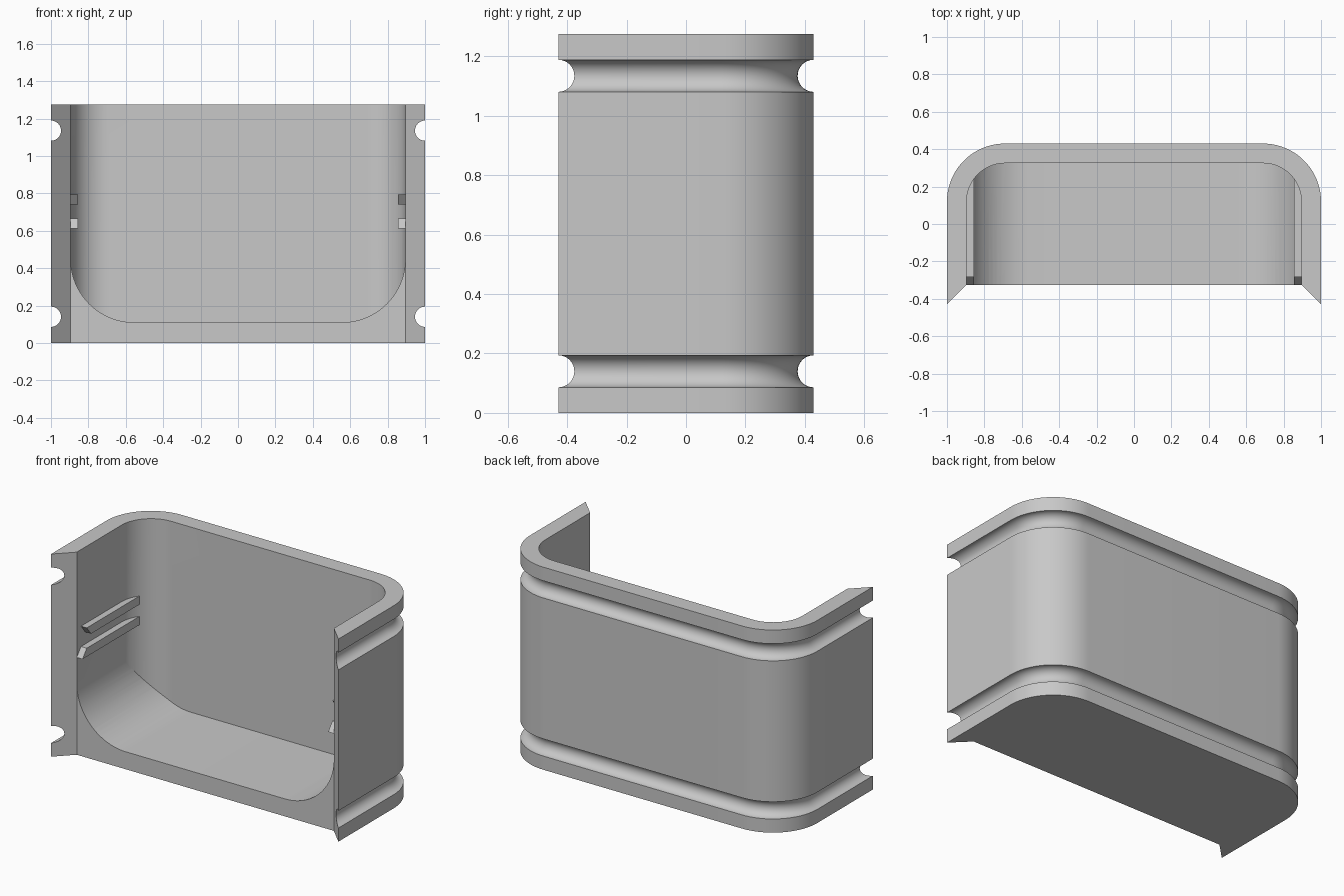
import bpy, bmesh
from math import pi, cos, sin, sqrt, radians

cube = bpy.data.objects.get("Cube")
if cube:
    bpy.data.objects.remove(cube, do_unlink=True)

HEIGHT, DEPTH, WALL = 1.275, 0.43, 0.105
CORNER, GROOVE = 0.31, 0.054
STEPS = 20

grey = bpy.data.materials.new("plain grey")
grey.use_nodes = True
colour = (0.58, 0.58, 0.58, 1)
grey.diffuse_color = colour
grey.node_tree.nodes["Principled BSDF"].inputs["Base Color"].default_value = colour


def loft(name, rings):
    """Solid skinned through equal-length rings of points, capped at both ends."""
    bm = bmesh.new()
    loops = [[bm.verts.new(p) for p in ring] for ring in rings]
    count = len(loops[0])
    for low, high in zip(loops, loops[1:]):
        for i in range(count):
            j = (i + 1) % count
            bm.faces.new((low[i], low[j], high[j], high[i]))
    bm.faces.new(loops[0])
    bm.faces.new(loops[-1])
    bmesh.ops.recalc_face_normals(bm, faces=bm.faces)
    mesh = bpy.data.meshes.new(name)
    bm.to_mesh(mesh)
    bm.free()
    mesh.materials.append(grey)
    obj = bpy.data.objects.new(name, mesh)
    bpy.context.collection.objects.link(obj)
    return obj


def arc(cx, cy, r, start, end):
    angles = [radians(start + (end - start) * i / STEPS) for i in range(STEPS + 1)]
    return [(cx + r * cos(a), cy + r * sin(a)) for a in angles]


def footprint(inset, front):
    """U outline with rounded back corners, moved inward by the inset."""
    cx, cy, r = 1 - CORNER, DEPTH - CORNER, CORNER - inset
    return ([(inset - 1, front)] + arc(-cx, cy, r, 180, 90)
            + arc(cx, cy, r, 90, 0) + [(1 - inset, front)])


def boolean(target, cutter, operation):
    mod = target.modifiers.new(operation.lower(), "BOOLEAN")
    mod.operation, mod.solver, mod.object = operation, "EXACT", cutter
    bpy.ops.object.select_all(action="DESELECT")
    bpy.context.view_layer.objects.active = target
    target.select_set(True)
    bpy.ops.object.modifier_apply(modifier=mod.name)
    bpy.data.objects.remove(cutter, do_unlink=True)


# Outer body: height profile with two half-round grooves, mitred front edges
profile = [(0, 0)]
for centre in (0.14, 1.135):
    for i in range(STEPS + 1):
        a = pi * i / STEPS
        profile.append((centre - GROOVE * cos(a), GROOVE * sin(a)))
profile.append((HEIGHT, 0))
lip = [(1 - WALL, WALL - DEPTH), (WALL - 1, WALL - DEPTH)]
body = loft("shell", [[(x, y, z) for x, y in footprint(d, d - DEPTH) + lip]
                      for z, d in profile])

# Cavity: inner footprint limited by a round-bottomed front profile
cavity = loft("cavity_cutter", [[(x, y, z) for x, y in footprint(WALL, -0.7)]
                                for z in (0.05, 1.5)])
inner, floor, bend = 1 - WALL, 0.11, 0.34
front_profile = ([(-inner - 0.1, 1.6), (-inner - 0.1, 1.4), (-inner, 1.4)]
                 + arc(bend - inner, floor + bend, bend, 180, 270)
                 + arc(inner - bend, floor + bend, bend, 270, 360)
                 + [(inner, 1.4), (inner + 0.1, 1.4), (inner + 0.1, 1.6)])
limit = loft("profile_cutter", [[(x, y, z) for x, z in front_profile]
                                for y in (-0.9, 0.6)])
boolean(cavity, limit, "INTERSECT")
boolean(body, cavity, "DIFFERENCE")

bpy.ops.object.select_all(action="DESELECT")
body.select_set(True)
bpy.context.view_layer.objects.active = body
bpy.ops.object.shade_smooth_by_angle(angle=radians(30))

# Guide rails on both inner walls, with sloped lead-in ends
rails = {
    "lower_rail": [(-0.325, 0.612), (0.25, 0.612), (0.25, 0.665), (-0.283, 0.665)],
    "upper_rail": [(-0.24, 0.74), (0.25, 0.74), (0.25, 0.793), (-0.283, 0.793)],
}
for side, sign in (("left", 1), ("right", -1)):
    for name, outline in rails.items():
        loft(f"{side}_{name}", [[(sign * x, y, z) for y, z in outline]
                                for x in (0.855, 0.94)])
